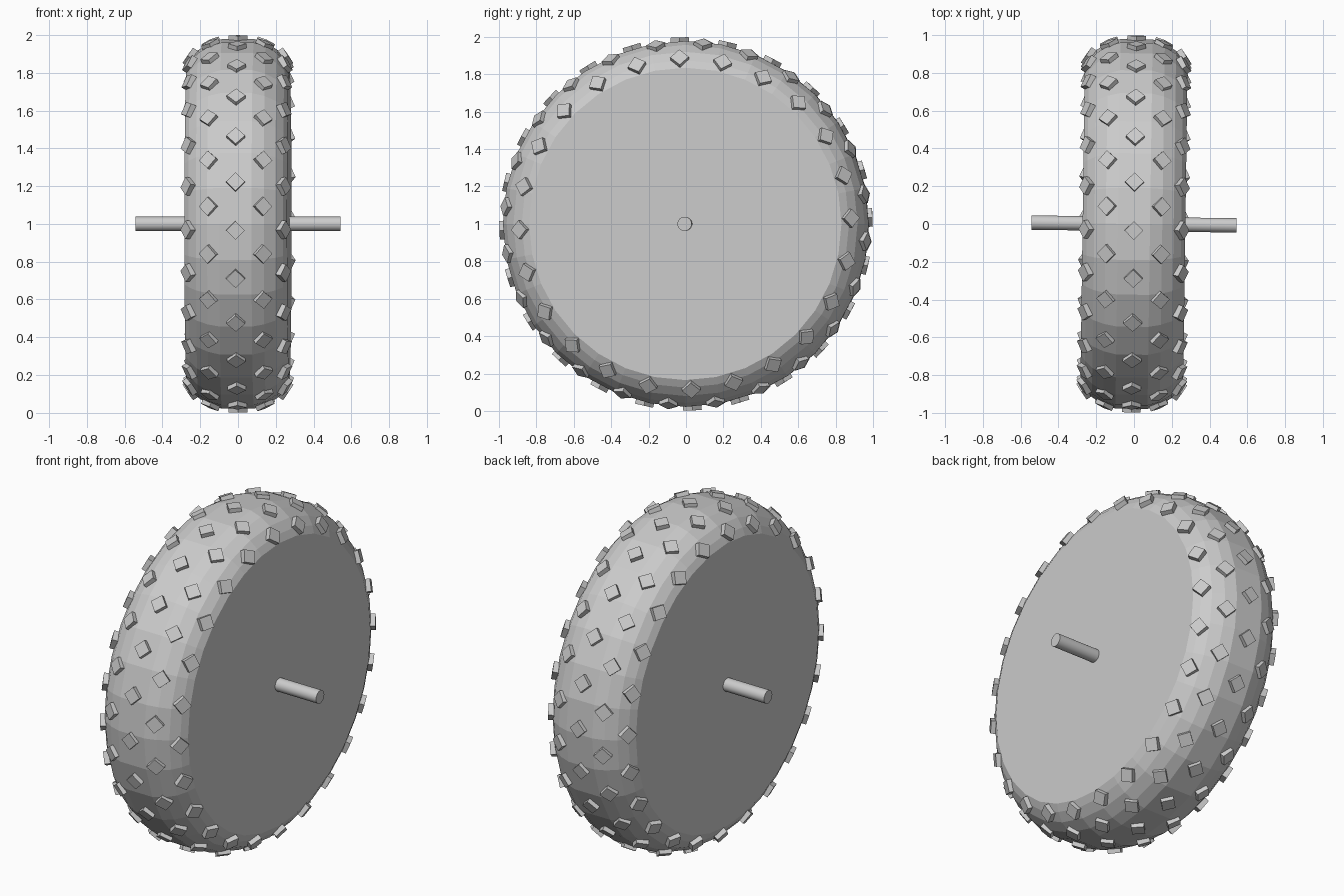
import bpy, bmesh, math
from mathutils import Matrix, Vector

cube = bpy.data.objects.get("Cube")
if cube:
    bpy.data.objects.remove(cube, do_unlink=True)

grey = bpy.data.materials.new("light grey")
grey.use_nodes = True
grey.diffuse_color = (0.6, 0.6, 0.6, 1)
grey.node_tree.nodes["Principled BSDF"].inputs["Base Color"].default_value = (0.6, 0.6, 0.6, 1)

# The whole wheel is turned very slightly on its vertical axis
PLACE = Matrix.Translation((0, 0, 1)) @ Matrix.Rotation(math.radians(-0.8), 4, 'Z')
# Half cross-section of the tyre: (x, radius)
HALF = [(0.085, 0.978), (0.15, 0.957), (0.21, 0.92), (0.25, 0.875), (0.272, 0.835)]
SEGMENTS = 32


def finish(name, bm, smooth=None):
    bmesh.ops.recalc_face_normals(bm, faces=bm.faces)
    mesh = bpy.data.meshes.new(name)
    bm.to_mesh(mesh)
    bm.free()
    mesh.materials.append(grey)
    obj = bpy.data.objects.new(name, mesh)
    bpy.context.collection.objects.link(obj)
    obj.matrix_world = PLACE
    if smooth:
        bpy.ops.object.select_all(action='DESELECT')
        obj.select_set(True)
        bpy.context.view_layer.objects.active = obj
        bpy.ops.object.shade_smooth_by_angle(angle=math.radians(smooth))
    return obj


def around(x, r, angle):
    # Angle runs from the front upwards
    return Vector((x, -r * math.cos(angle), r * math.sin(angle)))


# Tyre: rounded barrel closed by flat side walls
bm = bmesh.new()
profile = [(-x, r) for x, r in reversed(HALF)] + HALF
rings = [[bm.verts.new(around(x, r, math.tau * i / SEGMENTS)) for i in range(SEGMENTS)]
         for x, r in profile]
for a, b in zip(rings, rings[1:]):
    for i in range(SEGMENTS):
        j = (i + 1) % SEGMENTS
        bm.faces.new((a[i], a[j], b[j], b[i]))
bm.faces.new(rings[0])
bm.faces.new(rings[-1])
finish("tyre", bm)

# Axle
bm = bmesh.new()
bmesh.ops.create_cone(bm, cap_ends=True, segments=24, radius1=0.038, radius2=0.038,
                      depth=1.085, matrix=Matrix.Rotation(math.pi / 2, 4, 'Y'))
finish("axle", bm, 30)


# Tread studs: diamond blocks in five staggered rows
def stud_row(name, x, radius, tilt, phase):
    bm = bmesh.new()
    for i in range(24):
        angle = math.radians(15 * i + phase)
        out = around(math.sin(tilt), math.cos(tilt), angle)
        along = around(0, 1, angle + math.pi / 2)
        side = along.cross(out)
        turn = Matrix((side, along, out)).transposed().to_4x4()
        block = (Matrix.Translation(around(x, radius, angle)) @ turn
                 @ Matrix.Rotation(math.pi / 4, 4, 'Z')
                 @ Matrix.Diagonal((0.07, 0.07, 0.045, 1)))
        bmesh.ops.create_cube(bm, size=1, matrix=block)
    finish(name, bm)


stud_row("centre_studs", 0, 0.975, 0, -2)
for side, s in (("left", 1), ("right", -1)):
    stud_row(side + "_shoulder_studs", s * 0.14, 0.955, s * math.radians(24), 5.5)
    stud_row(side + "_edge_studs", s * 0.247, 0.88, s * math.radians(56), -2)
